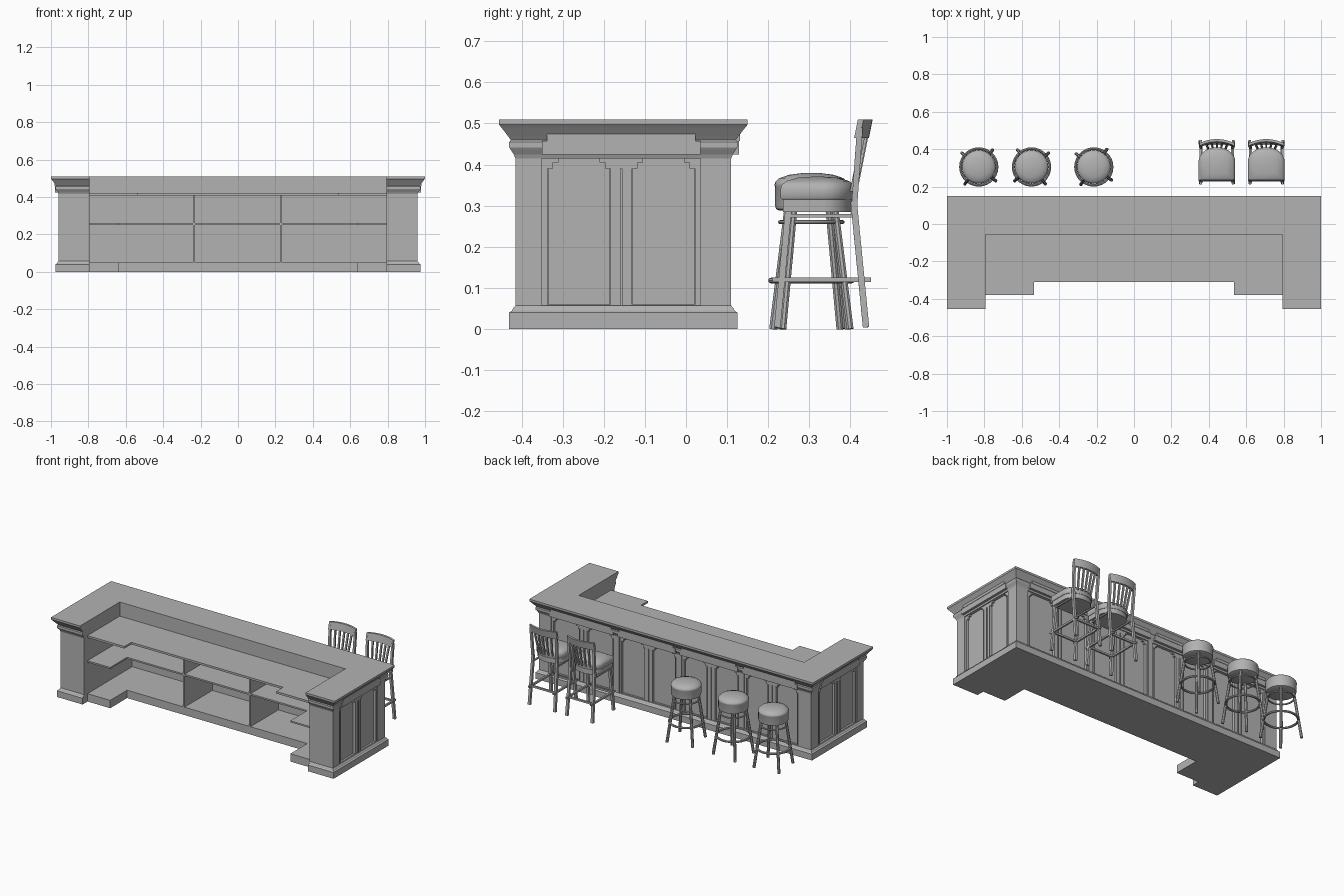
import bpy, bmesh, math
from mathutils import Vector

if "Cube" in bpy.data.objects:
    bpy.data.objects.remove(bpy.data.objects["Cube"])

grey = bpy.data.materials.new("warm_grey")
grey.diffuse_color = (0.45, 0.45, 0.45, 1)
grey.use_nodes = True
grey.node_tree.nodes["Principled BSDF"].inputs["Base Color"].default_value = grey.diffuse_color


def finish(bm, name, smooth=False):
    bmesh.ops.recalc_face_normals(bm, faces=bm.faces)
    me = bpy.data.meshes.new(name)
    bm.to_mesh(me)
    bm.free()
    me.materials.append(grey)
    ob = bpy.data.objects.new(name, me)
    bpy.context.collection.objects.link(ob)
    if smooth:
        bpy.ops.object.select_all(action='DESELECT')
        ob.select_set(True)
        bpy.context.view_layer.objects.active = ob
        bpy.ops.object.shade_smooth_by_angle(angle=math.radians(40))
    return ob


def loft(bm, rings, closed=False):
    """Skin a list of equal-length 3D rings, capping the ends unless closed."""
    vs = [[bm.verts.new(p) for p in r] for r in rings]
    n = len(vs[0])
    pairs = list(zip(vs, vs[1:])) + ([(vs[-1], vs[0])] if closed else [])
    for a, b in pairs:
        for i in range(n):
            bm.faces.new((a[i], a[(i + 1) % n], b[(i + 1) % n], b[i]))
    if not closed:
        bm.faces.new(vs[0])
        bm.faces.new(vs[-1])


def prism(bm, pts, z0, z1):
    loft(bm, [[(x, y, z) for x, y in pts] for z in (z0, z1)])


def box(bm, a, b):
    (x0, y0, z0), (x1, y1, z1) = a, b
    prism(bm, [(x0, y0), (x1, y0), (x1, y1), (x0, y1)], z0, z1)


def bar(bm, p, q, r, sides=8):
    p, q = Vector(p), Vector(q)
    d = (q - p).normalized()
    u = d.cross((0, 1, 0) if abs(d.y) < 0.9 else (1, 0, 0)).normalized()
    v = d.cross(u)
    angs = [math.tau * (i + 0.5) / sides for i in range(sides)]
    loft(bm, [[c + u * r * math.cos(t) + v * r * math.sin(t) for t in angs] for c in (p, q)])


def hoop(bm, c, R, r, n=28, m=8):
    rings = []
    for i in range(n):
        a = math.tau * i / n
        rings.append([(c[0] + (R + r * math.cos(t)) * math.cos(a),
                       c[1] + (R + r * math.cos(t)) * math.sin(a),
                       c[2] + r * math.sin(t)) for t in [math.tau * k / m for k in range(m)]])
    loft(bm, rings, True)


# ---- Counter shell: U-shaped footprint grown outward by a moulding profile
X, Y, F, XI = 0.96, 0.11, 0.415, 0.795


def u_ring(o, z, yi):
    return [(-X - o, -F - o, z), (-X - o, Y + o, z), (X + o, Y + o, z), (X + o, -F - o, z),
            (XI, -F - o, z), (XI, yi, z), (-XI, yi, z), (-XI, -F - o, z)]


def u_part(name, profile, yi):
    bm = bmesh.new()
    loft(bm, [u_ring(o, z, yi) for o, z in profile])
    finish(bm, name)


u_part("skirting", [(0.015, 0), (0.015, 0.04), (0.008, 0.045), (0.006, 0.05), (0, 0.057)], 0.07)
u_part("wall_core", [(-0.018, 0.05), (-0.018, 0.43)], 0.07)
u_part("crown_and_bar_top", [(0, 0.415), (0.004, 0.425), (0.012, 0.437), (0.015, 0.442),
                             (0.015, 0.455), (0.011, 0.46), (0.02, 0.472), (0.034, 0.49),
                             (0.04, 0.497), (0.04, 0.51)], -0.055)


# ---- Panelled walls: each bay works in (along, outward, height)
def back(u, w, z):
    return (u, Y + w, z)


def right(u, w, z):
    return (X + w, u, z)


def left(u, w, z):
    return (-X - w, u, z)


def bay(bm, side, u0, u1):
    def slab(a, b, z0, z1, w):
        box(bm, side(a, -0.02, z0), side(b, w, z1))
    mid, f = (u0 + u1) / 2, -0.006
    slab(u0, u0 + 0.012, 0.05, 0.43, f)             # outer stiles
    slab(u1 - 0.012, u1, 0.05, 0.43, f)
    slab(mid - 0.025, mid + 0.025, 0.05, 0.43, f)   # centre stile and bead
    slab(mid - 0.003, mid + 0.003, 0.055, 0.39, 0)
    slab(u0, u1, 0.42, 0.43, f)                     # rails
    slab(u0, u1, 0.05, 0.06, f)
    slab(u0, u1, 0.425, 0.458, 0.019)               # frieze plate
    slab(u0 + 0.012, u1 - 0.012, 0.458, 0.474, 0.0215)
    for a, b in ((u0 + 0.012, mid - 0.025), (mid + 0.025, u1 - 0.012)):
        for e, s in ((a, 1), (b, -1)):
            slab(e, e + s * 0.028, 0.405, 0.425, f)   # stepped panel corners
            slab(e, e + s * 0.014, 0.39, 0.425, f)
            slab(e, e + s * 0.004, 0.06, 0.39, -0.002)  # edge bead


EDGES = [-0.89, -0.47, -0.03, 0.41, 0.89]
bm = bmesh.new()
for a, b in zip(EDGES, EDGES[1:]):
    bay(bm, back, a + 0.016, b - 0.016)
for side in (left, right):
    bay(bm, side, -0.35, 0.035)
finish(bm, "wall_panelling")

bm = bmesh.new()
for u in EDGES[1:-1]:
    box(bm, back(u - 0.016, -0.02, 0.05), back(u + 0.016, 0, 0.43))
for s in (-1, 1):
    box(bm, (s * 0.874, 0.035, 0.05), (s * X, Y, 0.42))
    box(bm, (s * XI, -F, 0.05), (s * X, -0.35, 0.42))
finish(bm, "pilasters")


# ---- Working side: stepped plinth, shelf, worktop and dividers
def stepped(name, xs, y_end, y_mid, z0, z1):
    bm = bmesh.new()
    prism(bm, [(-XI, 0.08), (-XI, y_end), (-xs, y_end), (-xs, y_mid),
               (xs, y_mid), (xs, y_end), (XI, y_end), (XI, 0.08)], z0, z1)
    finish(bm, name)


stepped("plinth", 0.635, -0.38, -0.21, 0, 0.05)
stepped("middle_shelf", 0.635, -0.38, -0.21, 0.25, 0.26)
stepped("worktop", 0.535, -0.38, -0.31, 0.407, 0.42)
bm = bmesh.new()
for x in (-0.235, 0.23):
    box(bm, (x - 0.005, -0.21, 0.05), (x + 0.005, 0.08, 0.41))
finish(bm, "shelf_dividers")


# ---- Round stools
def stool(cx, cy, turn):
    bm = bmesh.new()
    prof = [(0.078, 0.288), (0.086, 0.292), (0.088, 0.30), (0.088, 0.345), (0.09, 0.35),
            (0.088, 0.357), (0.078, 0.367), (0.055, 0.375), (0.025, 0.379), (0.004, 0.38)]
    loft(bm, [[(cx + r * math.cos(math.tau * i / 32), cy + r * math.sin(math.tau * i / 32), z)
               for i in range(32)] for r, z in prof])
    finish(bm, "stool_seat", True)
    bm = bmesh.new()
    for k in range(4):
        a = turn + math.pi / 4 + k * math.pi / 2
        c, s = math.cos(a), math.sin(a)
        bar(bm, (cx + 0.072 * c, cy + 0.072 * s, 0.29), (cx + 0.117 * c, cy + 0.117 * s, 0), 0.009)
    hoop(bm, (cx, cy, 0.26), 0.076, 0.005)
    hoop(bm, (cx, cy, 0.118), 0.098, 0.007)
    finish(bm, "stool_frame", True)


for x, turn in ((-0.83, 0.1), (-0.548, -0.1), (-0.215, 0.15)):
    stool(x, 0.305, turn)


# ---- Bar chairs with slatted backs
def chair(cx):
    def seat_ring(k, z):
        pts = [(-0.098, 0.23), (0.098, 0.23)]
        pts += [(0.098 * math.cos(t), 0.335 + 0.075 * math.sin(t))
                for t in [math.pi * i / 14 for i in range(15)]]
        return [(cx + x * k, 0.32 + (y - 0.32) * k, z) for x, y in pts]
    bm = bmesh.new()
    loft(bm, [seat_ring(k, z) for k, z in ((0.96, 0.315), (1, 0.32), (1, 0.34), (0.97, 0.35),
                                           (0.85, 0.36), (0.55, 0.368), (0.1, 0.371))])
    finish(bm, "chair_seat", True)
    bm = bmesh.new()
    loft(bm, [seat_ring(0.94, z) for z in (0.285, 0.315)])
    finish(bm, "chair_apron", True)

    def back_point(s, z, width=0.094, dy=0):
        return (cx + width * s, 0.393 + (z - 0.35) * 0.2 + 0.022 * (1 - s * s) + dy, z)
    bm = bmesh.new()
    loft(bm, [[back_point(s, z, dy=d) for z, d in
               ((0.465, -0.007), (0.465, 0.007), (0.51, 0.007), (0.51, -0.007))]
              for s in [-1 + i / 6 for i in range(13)]])          # top rail
    for s in (-0.62, -0.31, 0, 0.31, 0.62):                        # slats
        bar(bm, back_point(s, 0.335, 0.075), back_point(s, 0.47), 0.007, 4)
    for s in (-1, 1):                                              # back posts
        bar(bm, (cx + s * 0.084, 0.408, 0.28), back_point(s * 0.95, 0.49), 0.01, 4)
    finish(bm, "chair_back", True)

    bm = bmesh.new()
    for s in (-1, 1):
        bar(bm, (cx + s * 0.084, 0.408, 0.31), (cx + s * 0.09, 0.438, 0.004), 0.011, 4)
        bar(bm, (cx + s * 0.078, 0.25, 0.30), (cx + s * 0.088, 0.222, 0.004), 0.011, 4)
        bar(bm, (cx + s * 0.086, 0.21, 0.12), (cx + s * 0.086, 0.45, 0.12), 0.008, 4)
        bar(bm, (cx + s * 0.08, 0.24, 0.275), (cx + s * 0.08, 0.415, 0.275), 0.006, 4)
    for y in (0.232, 0.428):
        bar(bm, (cx - 0.088, y, 0.12), (cx + 0.088, y, 0.12), 0.008, 4)
    finish(bm, "chair_legs")


for x in (0.443, 0.707):
    chair(x)
